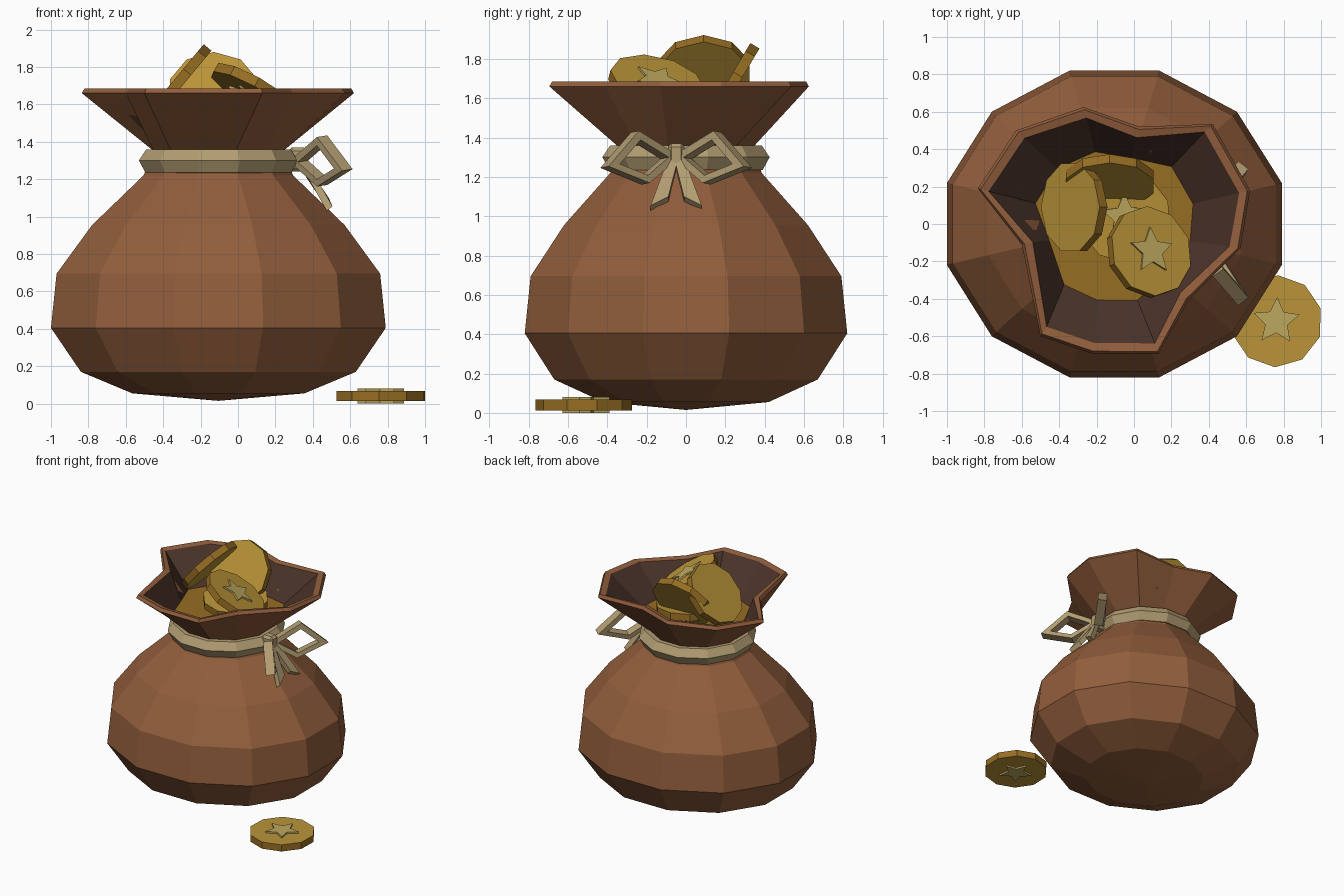
import bpy, bmesh, math
from mathutils import Vector

if "Cube" in bpy.data.objects:
    bpy.data.objects.remove(bpy.data.objects["Cube"])

CX = -0.105          # sack centre in x
N = 12               # sack sides


def material(name, hex_colour):
    m = bpy.data.materials.new(name)
    rgb = [int(hex_colour[i:i + 2], 16) / 255 for i in (0, 2, 4)]
    lin = [c / 12.92 if c < 0.04045 else ((c + 0.055) / 1.055) ** 2.4 for c in rgb]
    m.diffuse_color = (*lin, 1)
    m.use_nodes = True
    m.node_tree.nodes["Principled BSDF"].inputs["Base Color"].default_value = m.diffuse_color
    return m


CLOTH = material("brown cloth", "925E3C")
LINING = material("dark lining", "4A3329")
GOLD = material("gold face", "BA9438")
EDGE = material("dark gold edge", "966D23")
STAR = material("pale gold star", "BEA95F")
ROPE = material("tan rope", "B29D72")


def finish(bm, name, mats, recalc=True):
    if recalc:
        bmesh.ops.recalc_face_normals(bm, faces=bm.faces)
    me = bpy.data.meshes.new(name)
    bm.to_mesh(me)
    bm.free()
    for m in mats:
        me.materials.append(m)
    ob = bpy.data.objects.new(name, me)
    bpy.context.collection.objects.link(ob)
    return ob


def bridge(bm, a, b, mat=0):
    n = len(a)
    for i in range(n):
        j = (i + 1) % n
        bm.faces.new((a[i], a[j], b[j], b[i])).material_index = mat


def ring(rx, ry, z):
    """12-gon with flat sides towards x and y; rx, ry are flat-to-centre sizes."""
    c = math.cos(math.pi / N)
    return [Vector((CX + rx / c * math.cos(t), ry / c * math.sin(t), z))
            for t in (2 * math.pi * (k + 0.5) / N for k in range(N))]


# Sack: round body, tight neck, floppy flared mouth with a lip and dark lining
body = [(0.46, 0.42, 0.055), (0.735, 0.67, 0.17), (0.895, 0.82, 0.405),
        (0.865, 0.79, 0.695), (0.675, 0.62, 0.955), (0.40, 0.385, 1.22),
        (0.345, 0.34, 1.35)]
mouth = [(0.62, 0.18), (0.42, 0.535), (0.03, 0.52), (-0.27, 0.625), (-0.63, 0.50),
         (-0.835, 0.19), (-0.60, -0.11), (-0.50, -0.60), (-0.22, -0.695),
         (0.13, -0.695), (0.29, -0.41), (0.57, -0.13)]
rim = [Vector((x, y, 1.66)) for x, y in mouth]
centre = Vector((CX, 0, 0))
lip, inner = [], []
for p, q in zip(rim, ring(0.31, 0.305, 1.35)):
    d = (p - centre).xy.normalized()
    lip.append(Vector((p.x - d.x * 0.015, p.y - d.y * 0.015, 1.685)))
    inner.append(Vector((p.x - d.x * 0.06, p.y - d.y * 0.06, 1.675)))
fill = [q.lerp(p, 0.31) for p, q in zip(inner, ring(0.31, 0.305, 1.35))]

bm = bmesh.new()
loops = [[bm.verts.new(p) for p in pts]
         for pts in [ring(*b) for b in body] + [rim, lip, inner, fill]]
for i in range(len(loops) - 1):
    bridge(bm, loops[i], loops[i + 1], 1 if i == len(loops) - 2 else 0)
tip = bm.verts.new((CX, 0, 0.015))
for i in range(N):
    bm.faces.new((loops[0][(i + 1) % N], loops[0][i], tip))
finish(bm, "sack", [CLOTH, LINING], recalc=False)

# Gold filling the mouth
bm = bmesh.new()
bm.faces.new([bm.verts.new(p) for p in fill])
finish(bm, "gold_fill", [EDGE], recalc=False)

# Rope around the neck
bm = bmesh.new()
section = [(0.425, 1.30), (0.385, 1.36), (0.33, 1.36), (0.31, 1.295), (0.33, 1.23), (0.39, 1.235)]
loops = [[bm.verts.new(p) for p in ring(r, r, z)] for r, z in section]
for i in range(len(loops)):
    bridge(bm, loops[i], loops[(i + 1) % len(loops)])
finish(bm, "neck_rope", [ROPE])


def prism(bm, pts, h0, h1, side, cap):
    lo = [bm.verts.new((x, y, h0)) for x, y in pts]
    hi = [bm.verts.new((x, y, h1)) for x, y in pts]
    bridge(bm, lo, hi, side)
    bm.faces.new(hi).material_index = cap
    bm.faces.new(lo[::-1]).material_index = cap


def coin(name, loc, normal, spin=16, star=True):
    """Ten-sided coin, with a raised star on both faces if wanted."""
    bm = bmesh.new()
    s = math.radians(spin)
    pts = [(0.246 * math.cos(s + k * math.pi / 5), 0.246 * math.sin(s + k * math.pi / 5))
           for k in range(10)]
    prism(bm, pts, -0.027, 0.027, 1, 0)
    if star:
        pts = [((0.062, 0.13)[k % 2 == 0] * math.cos(s + k * math.pi / 5),
                (0.062, 0.13)[k % 2 == 0] * math.sin(s + k * math.pi / 5)) for k in range(10)]
        prism(bm, pts, 0.027, 0.04, 2, 2)
        prism(bm, pts, -0.04, -0.027, 2, 2)
    ob = finish(bm, name, [GOLD, EDGE, STAR], recalc=False)
    ob.location = loc
    ob.rotation_mode = 'QUATERNION'
    ob.rotation_quaternion = Vector((0, 0, 1)).rotation_difference(Vector(normal))


coin("ground_coin", (0.762, -0.52, 0.04), (0, 0, 1))
coin("back_coin", (-0.13, 0.225, 1.655), (0, -0.86, 0.51), 18, False)
coin("left_coin", (-0.32, 0.09, 1.715), (-0.77, 0, 0.64), 0, False)
coin("front_coin", (0.08, -0.15, 1.67), (0.48, 0.22, 0.85), 20)
coin("buried_coin", (-0.05, 0.04, 1.52), (0.05, -0.08, 1), 20)

# Bow: two diamond loops, two tails and a knot, mirrored about y = BY
BY = -0.05
diamond = [Vector(p) for p in ((0.30, 0.0, 1.30), (0.45, 0.21, 1.43),
                               (0.585, 0.365, 1.25), (0.45, 0.155, 1.165))]
mid = sum(diamond, Vector()) / 4
across = (diamond[2] - diamond[0]).cross(diamond[1] - diamond[3]).normalized() * 0.035
tail = [Vector(p) for p in ((0.325, -0.01, 1.27), (0.345, 0.045, 1.26),
                            (0.475, 0.13, 1.03), (0.455, 0.04, 1.075))]
thick = Vector((0.03, 0, 0.025))
for side, sy in (("left", -1), ("right", 1)):
    def place(p):
        return (p.x, BY + sy * p.y, p.z)

    bm = bmesh.new()
    rings = [[bm.verts.new(place(mid + (p - mid) * s + across * a)) for p in diamond]
             for s, a in ((1, 1), (0.68, 1), (0.68, -1), (1, -1))]
    for i in range(4):
        bridge(bm, rings[i], rings[(i + 1) % 4])
    finish(bm, side + "_bow_loop", [ROPE])

    bm = bmesh.new()
    lo = [bm.verts.new(place(p)) for p in tail]
    hi = [bm.verts.new(place(p + thick)) for p in tail]
    bridge(bm, lo, hi)
    bm.faces.new(hi)
    bm.faces.new(lo[::-1])
    finish(bm, side + "_bow_tail", [ROPE])

bm = bmesh.new()
bmesh.ops.create_cube(bm, size=1)
bmesh.ops.scale(bm, vec=(0.10, 0.085, 0.13), verts=bm.verts)
bmesh.ops.translate(bm, vec=(0.32, BY, 1.305), verts=bm.verts)
bmesh.ops.bevel(bm, geom=bm.edges[:], offset=0.018, segments=1, affect='EDGES')
finish(bm, "bow_knot", [ROPE])
